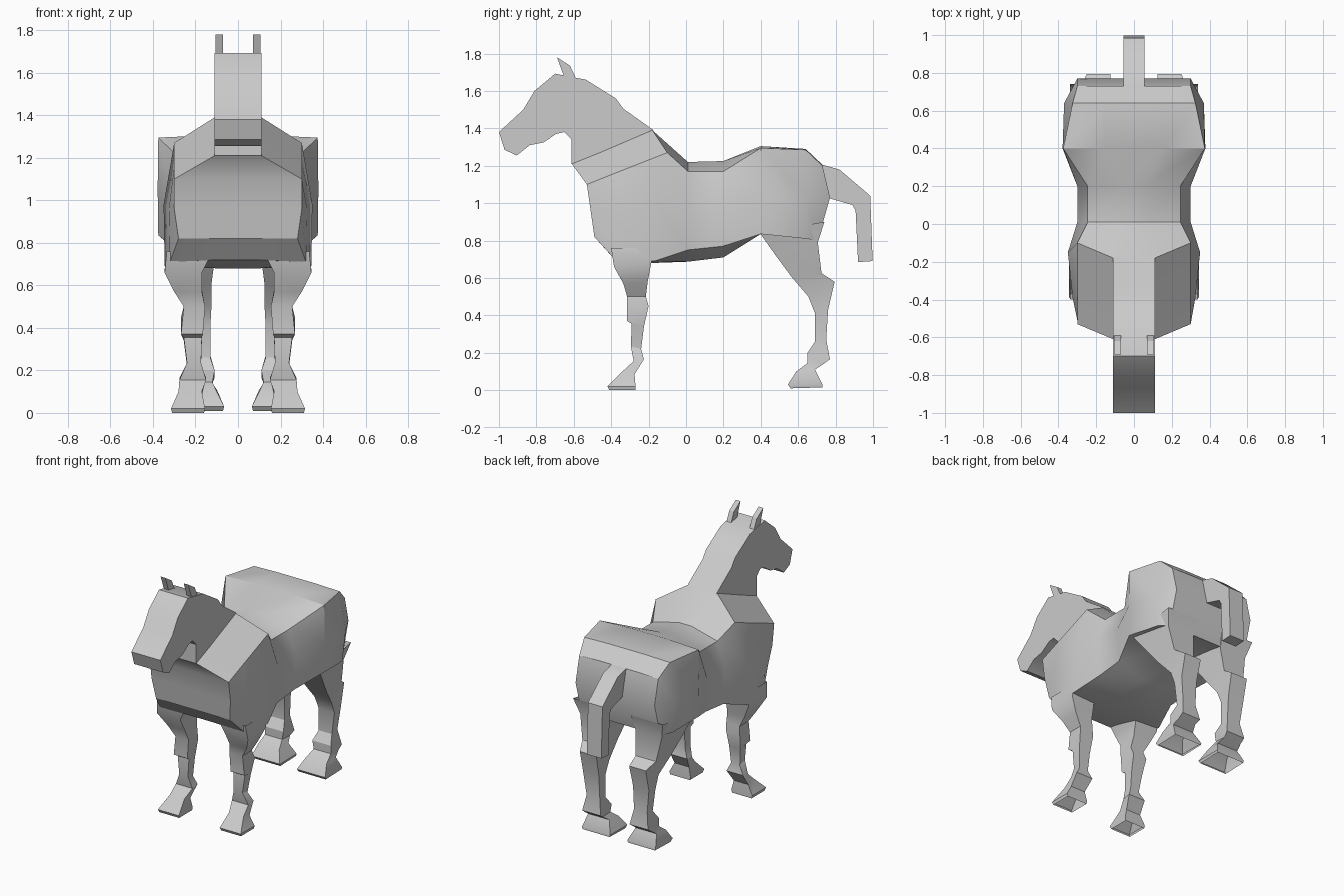
import bpy, bmesh
from math import radians


def finish(name, bm, mirror=False):
    bmesh.ops.recalc_face_normals(bm, faces=bm.faces[:])
    me = bpy.data.meshes.new(name)
    bm.to_mesh(me)
    bm.free()
    ob = bpy.data.objects.new(name, me)
    bpy.context.collection.objects.link(ob)
    bpy.ops.object.select_all(action='DESELECT')
    ob.select_set(True)
    bpy.context.view_layer.objects.active = ob
    bpy.ops.object.shade_smooth_by_angle(angle=radians(32))
    if mirror:
        ob.modifiers.new("mirror", 'MIRROR')
    return ob


def loft(name, rings, caps=(), mirror=False):
    """Skin closed rings; capped rings are symmetric and filled by strips."""
    bm = bmesh.new()
    vs = [[bm.verts.new(p) for p in r] for r in rings]
    n = len(rings[0])
    for a, b in zip(vs, vs[1:]):
        for i in range(n):
            j = (i + 1) % n
            bm.faces.new((a[i], a[j], b[j], b[i]))
    for c in caps:
        r = vs[c]
        for i in range(n // 2 - 1):
            bm.faces.new((r[i], r[i + 1], r[n - 2 - i], r[n - 1 - i]))
    return finish(name, bm, mirror)


def slab(name, profile, x0, x1, mirror=False):
    """Extrude a side profile of (y, z) points from x0 to x1."""
    bm = bmesh.new()
    face = bm.faces.new([bm.verts.new((x0, y, z)) for y, z in profile])
    ext = bmesh.ops.extrude_face_region(bm, geom=[face], use_keep_orig=True)
    moved = [v for v in ext['geom'] if isinstance(v, bmesh.types.BMVert)]
    bmesh.ops.translate(bm, vec=(x1 - x0, 0, 0), verts=moved)
    return finish(name, bm, mirror)


# body: half sections from spine to belly, mirrored into full rings
fore = [
    [(.11, -.61, 1.21), (.30, -.53, 1.10), (.30, -.51, .96), (.28, -.49, .82), (.07, -.49, .83)],
    [(.11, -.46, 1.27), (.30, -.38, 1.16), (.325, -.39, .96), (.32, -.39, .71), (.09, -.40, .72)],
    [(.11, -.18, 1.39), (.30, -.10, 1.27), (.35, -.15, .98), (.345, -.17, .69), (.10, -.18, .68)],
]
# barrel and hindquarters: y, then (x, z) pairs
hind = [
    (0.01, (.05, 1.22), (.245, 1.17), (.30, 1.00), (.29, .75), (.10, .687)),
    (0.20, (.05, 1.225), (.245, 1.17), (.30, 1.00), (.29, .77), (.10, .71)),
    (0.40, (.15, 1.305), (.375, 1.295), (.378, 1.05), (.375, .835), (.10, .835)),
    (0.64, (.15, 1.29), (.325, 1.285), (.37, 1.03), (.345, .81), (.10, .81)),
]
tailhead = [(.15, .73, 1.205), (.30, .73, 1.20), (.30, .77, 1.03), (.30, .705, .80), (.10, .705, .80)]
halves = fore + [[(x, s[0], z) for x, z in s[1:]] for s in hind] + [tailhead]
rings = [h + [(-x, y, z) for x, y, z in reversed(h)] for h in halves]
loft("body", rings, caps=(0, -1))

# neck and head: one flat-sided profile
slab("neck_and_head", [
    (-1.0, 1.38), (-.97, 1.285), (-.905, 1.255), (-.835, 1.31), (-.76, 1.325),
    (-.695, 1.37), (-.65, 1.38), (-.612, 1.34), (-.612, 1.21), (-.45, 1.15),
    (-.1, 1.15), (-.1, 1.28), (-.18, 1.395), (-.335, 1.505), (-.375, 1.56),
    (-.535, 1.66), (-.70, 1.692), (-.81, 1.60), (-.87, 1.50)], -.11, .11)

# ears
slab("ears", [(-.69, 1.78), (-.62, 1.735), (-.585, 1.66), (-.65, 1.67)], .07, .105, True)

# tail
slab("tail", [
    (.70, 1.21), (.73, 1.205), (.82, 1.18), (.985, 1.04), (.998, .69),
    (.92, .685), (.907, .96), (.89, .99), (.77, 1.025), (.72, 1.03)], -.055, .055)


# legs: front y, front z, back y, back z, inner x, outer x per section
def leg(name, rows):
    loft(name, [[(xi, yf, zf), (xo, yf, zf), (xo, yb, zb), (xi, yb, zb)]
                for yf, zf, yb, zb, xi, xo in rows], mirror=True)


leg("front_legs", [
    (-.40, .76, -.17, .76, .12, .335), (-.385, .66, -.187, .675, .17, .345),
    (-.335, .57, -.205, .58, .17, .30), (-.315, .50, -.215, .50, .155, .255),
    (-.315, .37, -.20, .45, .165, .268), (-.29, .355, -.225, .34, .17, .255),
    (-.295, .235, -.24, .22, .174, .24), (-.28, .155, -.225, .165, .15, .275),
    (-.34, .10, -.275, .085, .17, .28), (-.42, .02, -.27, .02, .155, .315),
    (-.41, .0, -.27, .0, .16, .31)])

leg("hind_legs", [
    (.395, .84, .74, .90, .10, .34), (.48, .72, .705, .79, .11, .31),
    (.565, .605, .725, .625, .125, .28), (.655, .50, .795, .58, .125, .25),
    (.69, .41, .76, .43, .13, .25), (.69, .26, .75, .27, .13, .23),
    (.65, .20, .77, .165, .11, .25), (.65, .145, .735, .14, .12, .25),
    (.59, .10, .69, .11, .10, .26), (.545, .03, .73, .03, .065, .28),
    (.56, .01, .73, .015, .07, .275)])
